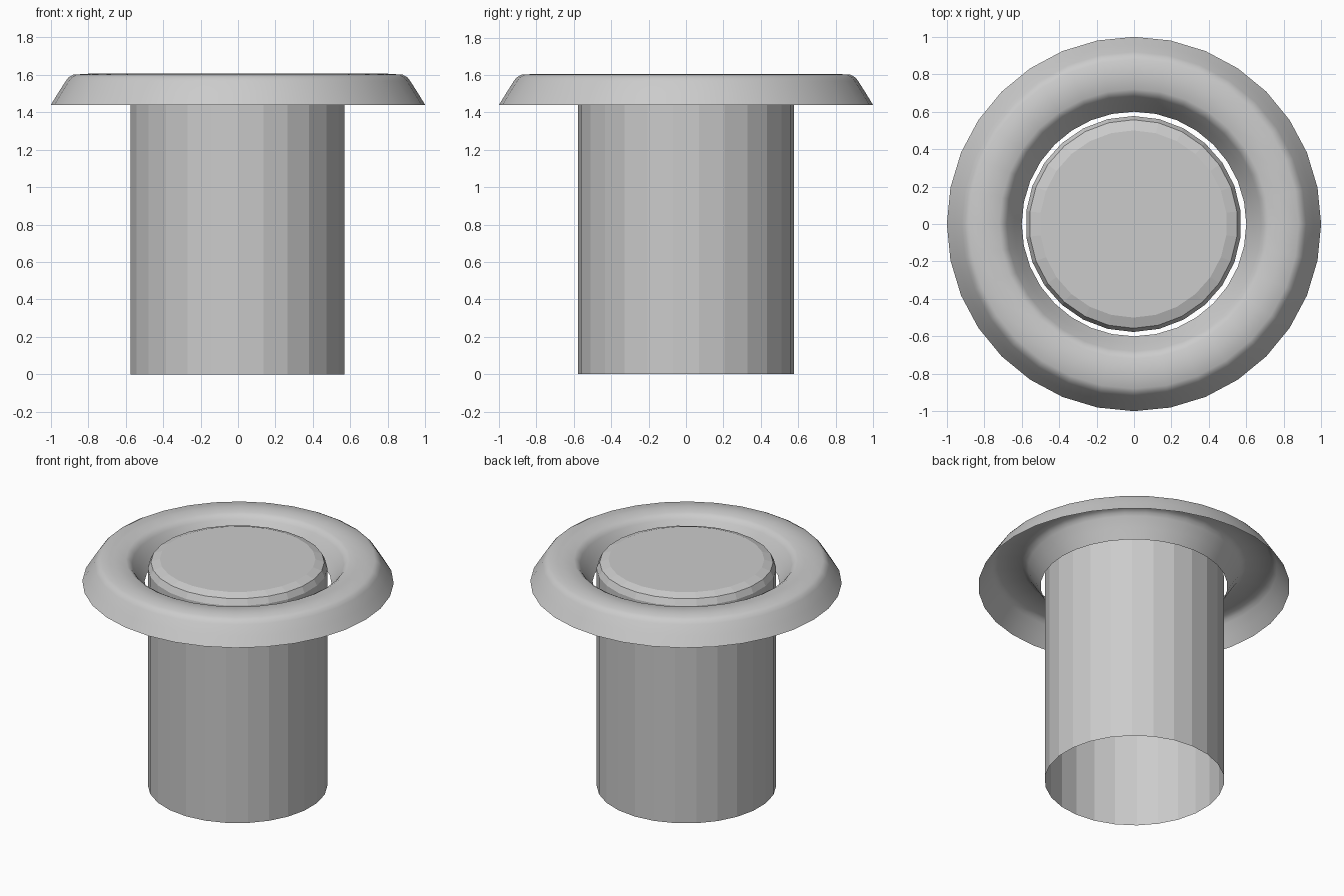
import bpy, bmesh
from math import sin, cos, pi

if "Cube" in bpy.data.objects:
    bpy.data.objects.remove(bpy.data.objects["Cube"])


def lathe(name, profile, sides, start=0.0, cap_top=False, smooth=False, x=0.0):
    """Revolve (radius, height) points around z, leaving the bottom open."""
    bm = bmesh.new()
    rings = []
    for r, z in profile:
        rings.append([bm.verts.new((r * cos(start + 2 * pi * i / sides),
                                    r * sin(start + 2 * pi * i / sides), z))
                      for i in range(sides)])
    for a, b in zip(rings, rings[1:]):
        for i in range(sides):
            j = (i + 1) % sides
            bm.faces.new((a[i], a[j], b[j], b[i]))
    if cap_top:
        bm.faces.new(rings[-1])
    for f in bm.faces:
        f.smooth = smooth
    me = bpy.data.meshes.new(name)
    bm.to_mesh(me)
    bm.free()
    ob = bpy.data.objects.new(name, me)
    ob.location.x = x
    bpy.context.collection.objects.link(ob)
    return ob


# Faceted plunger: open at the bottom, chamfered cap
lathe("plunger", [(0.577, 0.0), (0.577, 1.54), (0.557, 1.582), (0.50, 1.602)],
      26, start=pi / 2, cap_top=True, x=-0.003)

# Smooth collar: a hollow rounded rim, the same section mirrored about r = 0.8
half = [(0.20, 1.44), (0.16, 1.505), (0.12, 1.568), (0.105, 1.587), (0.08, 1.601)]
outer = [(0.8 + d, z) for d, z in half]
inner = [(0.8 - d, z) for d, z in reversed(half)]
lathe("collar", outer + [(0.8, 1.606)] + inner, 32, smooth=True)
